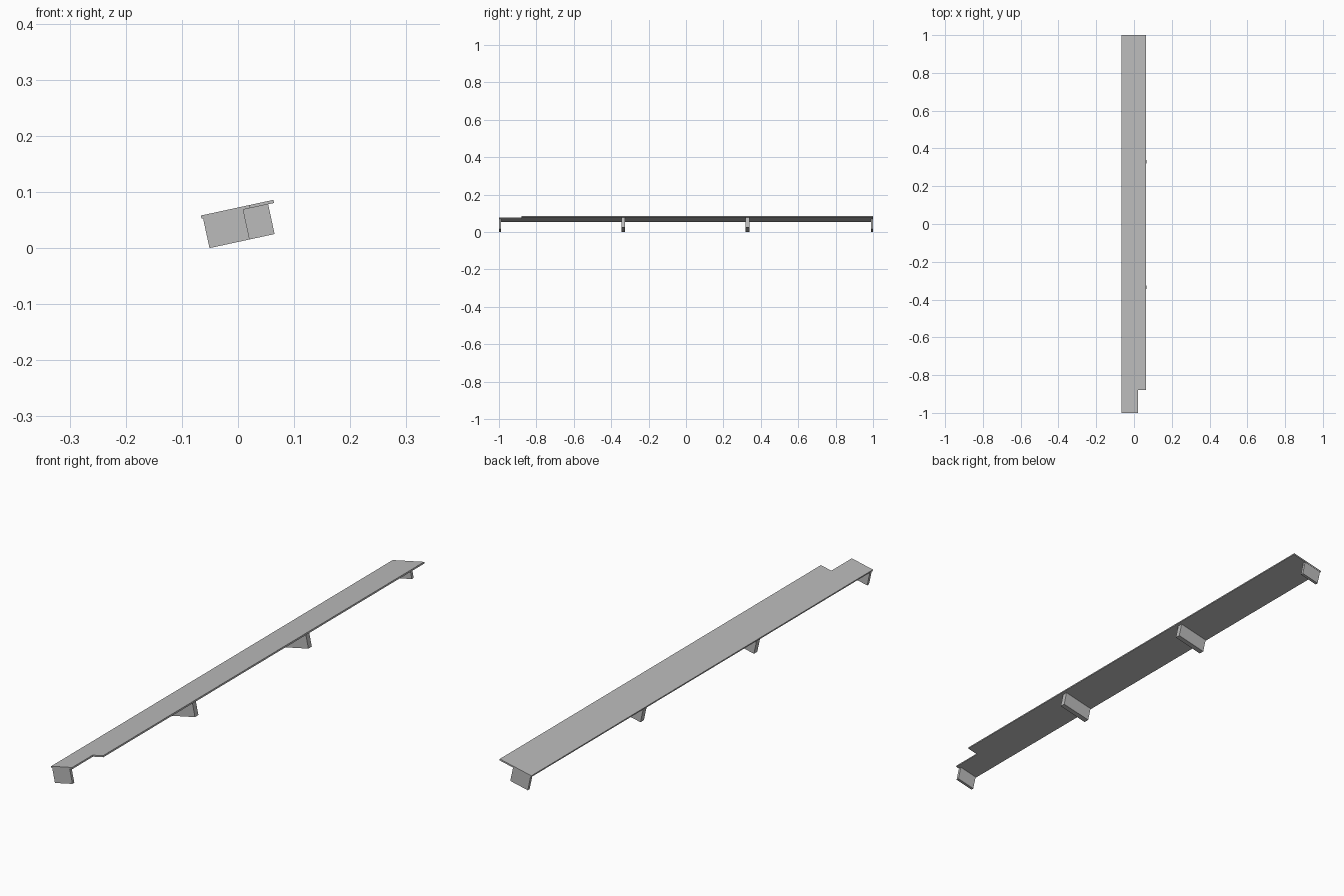
import bpy, bmesh, math
from mathutils import Matrix

cube = bpy.data.objects.get("Cube")
if cube:
    bpy.data.objects.remove(cube, do_unlink=True)

# One plain grey material
grey = bpy.data.materials.new("light_grey")
grey.use_nodes = True
COLOUR = (0.5, 0.5, 0.5, 1)
grey.diffuse_color = COLOUR
grey.node_tree.nodes["Principled BSDF"].inputs["Base Color"].default_value = COLOUR

# The whole shelf leans sideways; local origin is the board's lower left edge
TILT = Matrix.Translation((-0.065, 0, 0.0525)) @ Matrix.Rotation(math.radians(-12.2), 4, 'Y')
WIDTH, THICK, DEPTH = 0.1323, 0.0057, 0.0543
NOTCH_X, NOTCH_Y = 0.0887, -0.88


def prism(name, outline, z0, z1):
    """Extrude a flat outline from z0 to z1 in the leaning frame."""
    bm = bmesh.new()
    face = bm.faces.new([bm.verts.new((x, y, z0)) for x, y in outline])
    ext = bmesh.ops.extrude_face_region(bm, geom=[face])
    top = [v for v in ext["geom"] if isinstance(v, bmesh.types.BMVert)]
    bmesh.ops.translate(bm, verts=top, vec=(0, 0, z1 - z0))
    bmesh.ops.recalc_face_normals(bm, faces=bm.faces)
    bm.transform(TILT)
    mesh = bpy.data.meshes.new(name)
    bm.to_mesh(mesh)
    bm.free()
    mesh.materials.append(grey)
    obj = bpy.data.objects.new(name, mesh)
    bpy.context.collection.objects.link(obj)
    return obj


def block(name, right, y0, y1):
    left = 0.0028
    prism(name, [(left, y0), (right, y0), (right, y1), (left, y1)], -DEPTH, 0)


# Long board with a notched front corner
prism("board", [(0, -1), (NOTCH_X, -1), (NOTCH_X, NOTCH_Y), (WIDTH, NOTCH_Y),
                (WIDTH, 1), (0, 1)], 0, THICK)

# Short thin blocks at the ends, wide thick ones between
block("front_support", 0.0761, -0.999, -0.988)
block("front_middle_support", 0.1215, -0.345, -0.325)
block("back_middle_support", 0.1215, 0.319, 0.339)
block("back_support", 0.0761, 0.988, 0.999)
